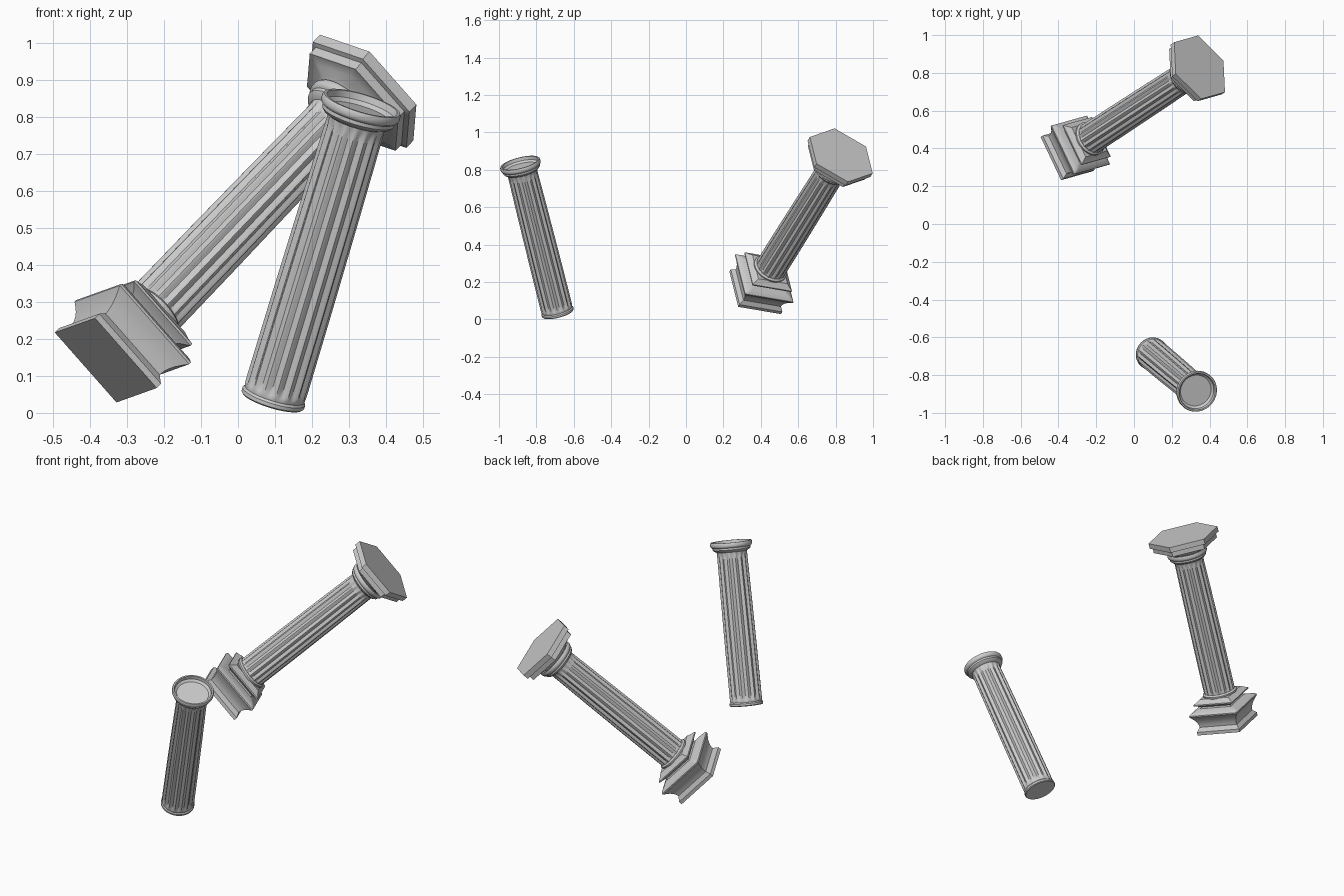
import bpy
from math import pi, cos, sin, radians
from mathutils import Matrix, Vector

if "Cube" in bpy.data.objects:
    bpy.data.objects.remove(bpy.data.objects["Cube"])

N = 96        # points per ring (divisible by 4, 6 and 16)
FLUTES = 16


def frame(bottom, top, side):
    """Matrix with local z running from bottom to top, local x near side."""
    b = Vector(bottom)
    z = (Vector(top) - b).normalized()
    x = Vector(side)
    x = (x - z * x.dot(z)).normalized()
    y = z.cross(x)
    m = Matrix((x, y, z)).transposed().to_4x4()
    m.translation = b
    return m


def poly(apothem, sides, offset, a):
    """Radius of a regular polygon at angle a, with a corner at offset."""
    step = 2 * pi / sides
    return apothem / cos(((a - offset + 1e-6) % step) - 1e-6 - pi / sides)


def loft(name, sections, matrix):
    """Skin a list of (height, radius function) rings and cap both ends."""
    verts, faces = [], []
    for z, radius in sections:
        for i in range(N):
            a = 2 * pi * i / N
            r = radius(a)
            verts.append((r * cos(a), r * sin(a), z))
    for k in range(len(sections) - 1):
        for i in range(N):
            j = (i + 1) % N
            faces.append((k * N + i, k * N + j, (k + 1) * N + j, (k + 1) * N + i))
    faces.append(tuple(reversed(range(N))))
    faces.append(tuple(range(len(verts) - N, len(verts))))
    mesh = bpy.data.meshes.new(name)
    mesh.from_pydata(verts, [], faces)
    ob = bpy.data.objects.new(name, mesh)
    bpy.context.collection.objects.link(ob)
    ob.matrix_world = matrix
    bpy.ops.object.select_all(action='DESELECT')
    ob.select_set(True)
    bpy.context.view_layer.objects.active = ob
    bpy.ops.object.shade_smooth_by_angle(angle=radians(32))
    return ob


def circle(r):
    return lambda a: r


def square(h):
    return lambda a: poly(h, 4, pi / 4, a)


def hexagon(r):
    return lambda a: poly(r * cos(pi / 6), 6, 0, a)


def blend(r_round, r_hex, t):
    return lambda a: r_round * (1 - t) + t * hexagon(r_hex)(a)


def fluted(r, depth):
    return lambda a: r - depth * (0.5 - 0.5 * cos(FLUTES * a))


def shaft(name, matrix, z0):
    # foot flange, fluted body with slight taper, open collar at the top
    s = [(0, circle(0.084)), (0.004, circle(0.088)), (0.014, circle(0.088)),
         (0.020, circle(0.083)), (0.026, circle(0.0845))]
    for z, r, d in ((0.034, 0.0855, 0.004), (0.045, 0.0857, 0.008), (0.06, 0.0857, 0.009),
                    (0.3, 0.0850, 0.009), (0.55, 0.0832, 0.009), (0.77, 0.0808, 0.009),
                    (0.79, 0.0806, 0.007), (0.805, 0.0805, 0.002)):
        s.append((z, fluted(r, d)))
    for z, r in ((0.812, 0.081), (0.818, 0.094), (0.826, 0.101), (0.836, 0.101),
                 (0.840, 0.107), (0.846, 0.110), (0.858, 0.110), (0.864, 0.107),
                 (0.864, 0.099), (0.846, 0.096), (0.836, 0.084)):
        s.append((z, circle(r)))
    loft(name, [(z + z0, f) for z, f in s], matrix)


# lone shaft
lone = frame((0.093, -0.685, 0.032), (0.335, -0.888, 0.836), (1, 0, 0))
shaft("lone_shaft", lone, 0)

# complete column: base, shaft, capital
column = frame((-0.357, 0.37, 0.142), (0.347, 0.83, 0.878), (0.645, 0.18, -0.742))
base = [(0, 0.128), (0.018, 0.128), (0.040, 0.112), (0.055, 0.1135), (0.070, 0.118),
        (0.085, 0.125), (0.100, 0.135), (0.112, 0.144), (0.119, 0.144), (0.127, 0.136),
        (0.135, 0.115), (0.140, 0.092), (0.147, 0.088), (0.155, 0.098), (0.164, 0.117),
        (0.171, 0.117), (0.181, 0.100), (0.192, 0.087)]
loft("square_base", [(z, square(h)) for z, h in base], column)
loft("base_collar", [(0.18, circle(0.086)), (0.193, circle(0.094)),
                     (0.200, circle(0.094)), (0.208, circle(0.084))], column)
shaft("column_shaft", column, 0.165)

# capital: round neck flaring into a stepped six-sided slab
capital = [(1.0, circle(0.075)), (1.022, circle(0.085)), (1.030, blend(0.095, 0.10, 0.3)),
           (1.040, blend(0.108, 0.125, 0.6)), (1.050, blend(0.12, 0.148, 0.85)),
           (1.056, hexagon(0.160)), (1.058, hexagon(0.178)), (1.084, hexagon(0.178)),
           (1.088, hexagon(0.194)), (1.118, hexagon(0.194))]
loft("capital", capital, column)
